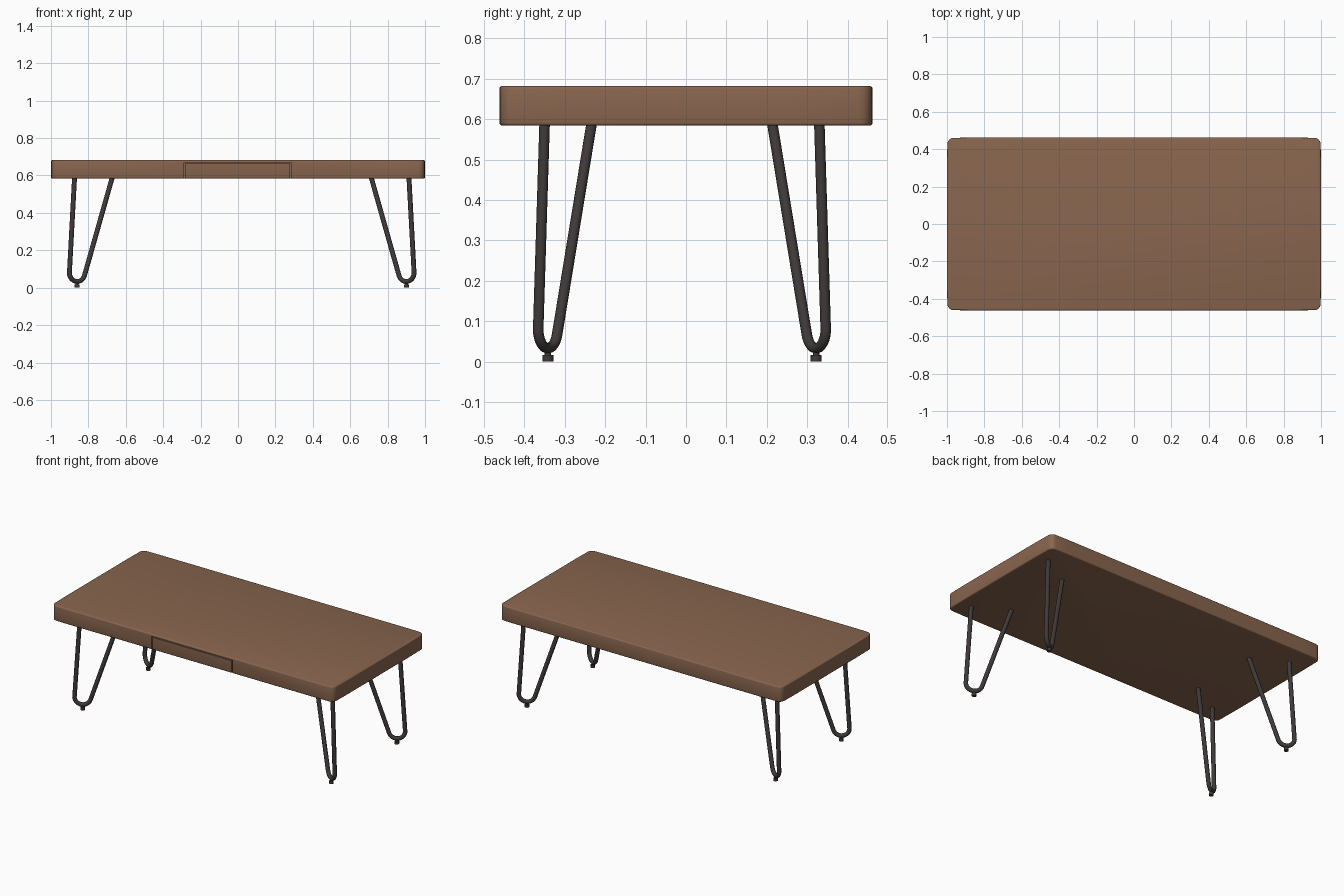
import bpy
import bmesh
from math import sin, cos, radians

if "Cube" in bpy.data.objects:
    bpy.data.objects.remove(bpy.data.objects["Cube"], do_unlink=True)


def make_material(name, color):
    mat = bpy.data.materials.new(name)
    mat.use_nodes = True
    mat.diffuse_color = color
    mat.node_tree.nodes["Principled BSDF"].inputs["Base Color"].default_value = color
    return mat


wood = make_material("brown wood", (0.25, 0.132, 0.077, 1))
metal = make_material("dark metal", (0.05, 0.042, 0.042, 1))

Z_LOW, Z_HIGH = 0.584, 0.682


def select_only(obj):
    bpy.ops.object.select_all(action="DESELECT")
    obj.select_set(True)
    bpy.context.view_layer.objects.active = obj


def smooth(obj, angle=35):
    select_only(obj)
    bpy.ops.object.shade_smooth_by_angle(angle=radians(angle))


def slab(name):
    """Slightly bowed rounded rectangle with softened rims."""
    corner = [(1.0, 0.3), (0.998, 0.428)]
    corner += [(0.966 + 0.031 * cos(radians(a)), 0.429 + 0.031 * sin(radians(a)))
               for a in range(15, 90, 15)]
    corner += [(0.966, 0.4605), (0.88, 0.462)]
    back = corner[::-1]
    outline = (corner + [(-x, y) for x, y in back]
               + [(-x, -y) for x, y in corner] + [(x, -y) for x, y in back])
    bm = bmesh.new()
    face = bm.faces.new([bm.verts.new((x, y, Z_LOW)) for x, y in outline])
    grown = bmesh.ops.extrude_face_region(bm, geom=[face])
    for v in grown["geom"]:
        if isinstance(v, bmesh.types.BMVert):
            v.co.z = Z_HIGH
    bmesh.ops.recalc_face_normals(bm, faces=bm.faces)
    rims = [e for e in bm.edges if abs(e.verts[0].co.z - e.verts[1].co.z) < 0.001]
    bmesh.ops.bevel(bm, geom=rims, offset=0.007, segments=3, profile=0.5,
                    affect="EDGES")
    mesh = bpy.data.meshes.new(name)
    bm.to_mesh(mesh)
    bm.free()
    mesh.materials.append(wood)
    obj = bpy.data.objects.new(name, mesh)
    bpy.context.collection.objects.link(obj)
    return obj


def cut(obj, operation, low, high):
    """Boolean the object with a box, then drop the box."""
    bpy.ops.mesh.primitive_cube_add(
        size=1, location=[(a + b) / 2 for a, b in zip(low, high)])
    box = bpy.context.object
    box.scale = [b - a for a, b in zip(low, high)]
    box.hide_render = True
    box.data.materials.append(wood)
    select_only(obj)
    mod = obj.modifiers.new("cut", "BOOLEAN")
    mod.operation = operation
    mod.solver = "EXACT"
    mod.object = box
    bpy.ops.object.modifier_apply(modifier=mod.name)
    bpy.data.objects.remove(box, do_unlink=True)


# Table top with a pocket in its front edge, and the drawer front filling it
table_top = slab("table_top")
cut(table_top, "DIFFERENCE", (-0.288, -0.6, 0.5), (0.283, -0.43, 0.668))
smooth(table_top)
drawer_front = slab("drawer_front")
cut(drawer_front, "INTERSECT", (-0.283, -0.6, 0.5), (0.278, -0.425, 0.663))
smooth(drawer_front)


# Hairpin legs, each a bent rod in a plane facing the table centre
def hairpin_leg(name, sx, sy):
    foot_x, foot_y = 0.02 + 0.88 * sx, -0.01 + 0.332 * sy
    bend, bend_z = 0.048, 0.081
    path = [(-0.016, 0.59)]
    for i in range(17):
        a = radians(184 + i * (342 - 184) / 16)
        path.append((bend * cos(a), bend_z + bend * sin(a)))
    path.append((0.217, 0.59))

    curve = bpy.data.curves.new(name, "CURVE")
    curve.dimensions = "3D"
    curve.bevel_depth = 0.013
    curve.bevel_resolution = 4
    curve.use_fill_caps = True
    line = curve.splines.new("POLY")
    line.points.add(len(path) - 1)
    for point, (inward, z) in zip(line.points, path):
        point.co = (foot_x - 0.866 * sx * inward,
                    foot_y - 0.5 * sy * inward, z, 1)
    curve.materials.append(metal)
    leg = bpy.data.objects.new(name, curve)
    bpy.context.collection.objects.link(leg)
    select_only(leg)
    bpy.ops.object.convert(target="MESH")
    smooth(bpy.context.object, 40)

    # Small round foot under the bend
    for part, radius, low, high in (("foot", 0.0135, 0, 0.016),
                                    ("foot_stem", 0.008, 0.012, 0.028)):
        bpy.ops.mesh.primitive_cylinder_add(
            vertices=20, radius=radius, depth=high - low,
            location=(foot_x, foot_y, (low + high) / 2))
        pad = bpy.context.object
        pad.name = name.replace("leg", part)
        pad.data.materials.append(metal)
        smooth(pad)


for side, sx in (("left", 1), ("right", -1)):
    for end, sy in (("front", -1), ("back", 1)):
        hairpin_leg(f"{end}_{side}_leg", sx, sy)
